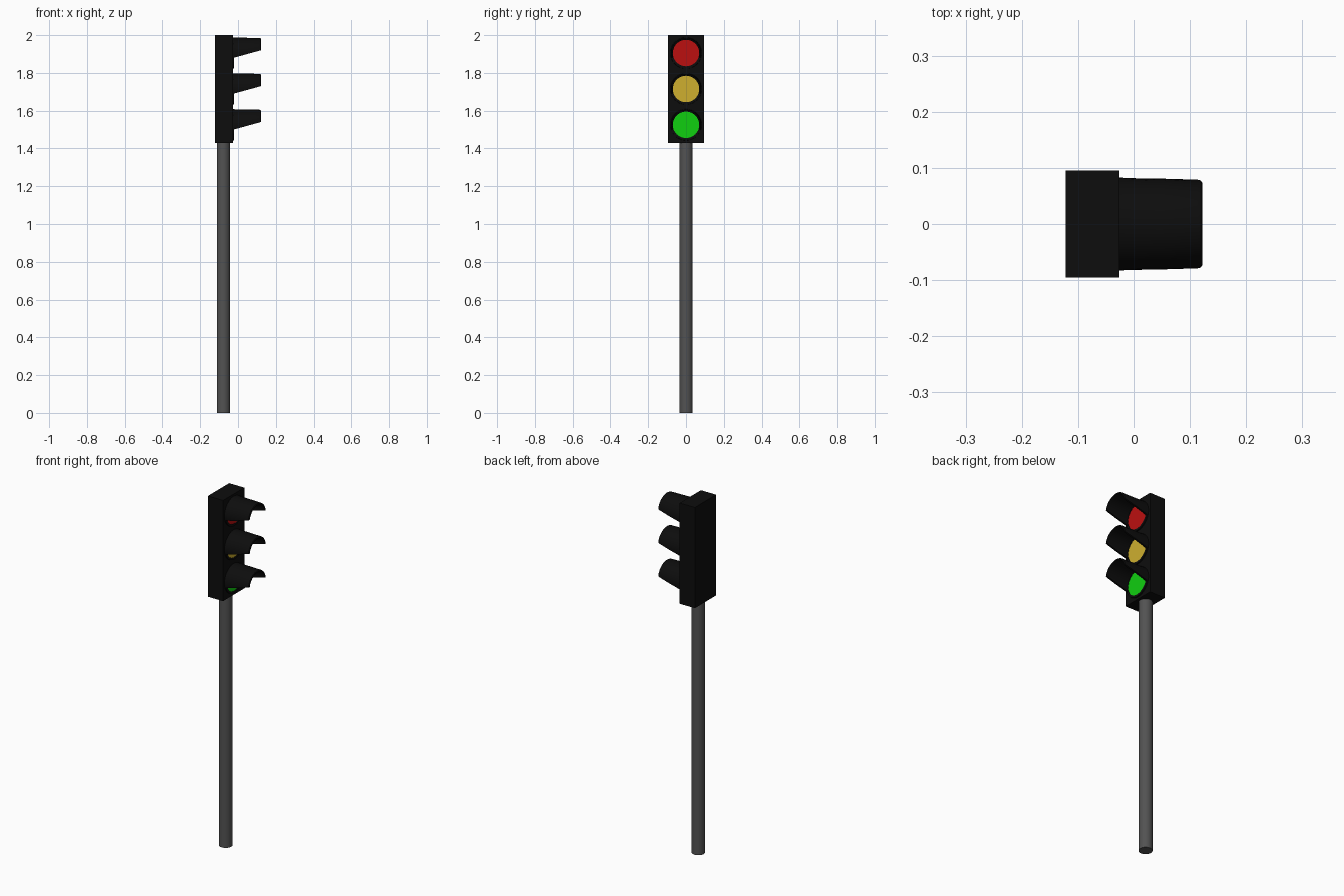
import bpy, bmesh, math
from mathutils import Matrix

if "Cube" in bpy.data.objects:
    bpy.data.objects.remove(bpy.data.objects["Cube"])

FACE_X = -0.027          # front plane of the housing
LAMP_Z = (1.905, 1.715, 1.525)


def material(name, rgb):
    m = bpy.data.materials.new(name)
    m.diffuse_color = (*rgb, 1)
    m.use_nodes = True
    m.node_tree.nodes["Principled BSDF"].inputs["Base Color"].default_value = m.diffuse_color
    return m


black = material("matte black", (0.004, 0.004, 0.004))
grey = material("pole grey", (0.085, 0.085, 0.085))
lamps = [("red", material("signal red", (0.50, 0.005, 0.005))),
         ("yellow", material("signal yellow", (0.62, 0.43, 0.028))),
         ("green", material("signal green", (0.005, 0.62, 0.005)))]


def finish(name, bm, mat, smooth=True):
    bmesh.ops.recalc_face_normals(bm, faces=bm.faces)
    me = bpy.data.meshes.new(name)
    bm.to_mesh(me)
    bm.free()
    me.materials.append(mat)
    ob = bpy.data.objects.new(name, me)
    bpy.context.collection.objects.link(ob)
    if smooth:
        bpy.ops.object.select_all(action='DESELECT')
        bpy.context.view_layer.objects.active = ob
        ob.select_set(True)
        bpy.ops.object.shade_smooth_by_angle(angle=math.radians(35))
    return ob


def box(name, x0, x1, hy, z0, z1, mat):
    bm = bmesh.new()
    bmesh.ops.create_cube(bm, size=1, matrix=Matrix.Translation(
        ((x0 + x1) / 2, 0, (z0 + z1) / 2)) @ Matrix.Diagonal((x1 - x0, 2 * hy, z1 - z0, 1)))
    return finish(name, bm, mat, False)


def lathe_x(name, profile, z, mat, closed, n=48):
    """Revolve (x, radius) points around the lamp axis."""
    bm = bmesh.new()
    rings = [[bm.verts.new((x, r * math.cos(2 * math.pi * i / n), z + r * math.sin(2 * math.pi * i / n)))
              for i in range(n)] for x, r in profile]
    pairs = list(zip(rings, rings[1:])) + ([(rings[-1], rings[0])] if closed else [])
    for a, b in pairs:
        for i in range(n):
            j = (i + 1) % n
            bm.faces.new((a[i], a[j], b[j], b[i]))
    if not closed:
        bm.faces.new(rings[0])
        bm.faces.new(rings[-1])
    return finish(name, bm, mat)


def visor(name, z, n=32):
    """Open-bottomed hood whose lower edge slopes up toward the tip."""
    # (x, outer radius, inner radius)
    stations = [(FACE_X, 0.083, 0.072), (-0.01, 0.082, 0.072), (0.05, 0.081, 0.071),
                (0.114, 0.080, 0.070), (0.119, 0.079, 0.070), (0.122, 0.075, 0.071)]
    bm = bmesh.new()
    loops = []
    for x, ro, ri in stations:
        cut = -0.026 + 0.041 * (x - FACE_X) / 0.149
        row = []
        for r, order in ((ro, range(n + 1)), (ri, range(n, -1, -1))):
            a = math.asin(cut / r)
            for i in order:
                t = a + (math.pi - 2 * a) * i / n
                row.append(bm.verts.new((x, r * math.cos(t), z + r * math.sin(t))))
        loops.append(row)
    m = len(loops[0])
    for a, b in zip(loops, loops[1:]):
        for i in range(m):
            j = (i + 1) % m
            bm.faces.new((a[i], a[j], b[j], b[i]))
    # end caps as quad strips
    for row in (loops[0], loops[-1]):
        for i in range(n):
            bm.faces.new((row[i], row[i + 1], row[m - 2 - i], row[m - 1 - i]))
    return finish(name, bm, black)


# pole
bm = bmesh.new()
bmesh.ops.create_cone(bm, cap_ends=True, segments=32, radius1=0.035, radius2=0.035, depth=1.43,
                      matrix=Matrix.Translation((-0.077, 0, 0.715)))
finish("pole", bm, grey)

# housing
box("housing", -0.122, FACE_X, 0.095, 1.43, 2.0, black)

# lamps: rim, lens and visor for each colour
for (label, mat), z in zip(lamps, LAMP_Z):
    lathe_x(label + "_rim", [(FACE_X - 0.002, 0.083), (-0.021, 0.082), (-0.021, 0.070),
                             (FACE_X - 0.002, 0.070)], z, black, True)
    lathe_x(label + "_lens", [(FACE_X - 0.002, 0.071), (-0.0225, 0.071)], z, mat, False)
    visor(label + "_visor", z)
